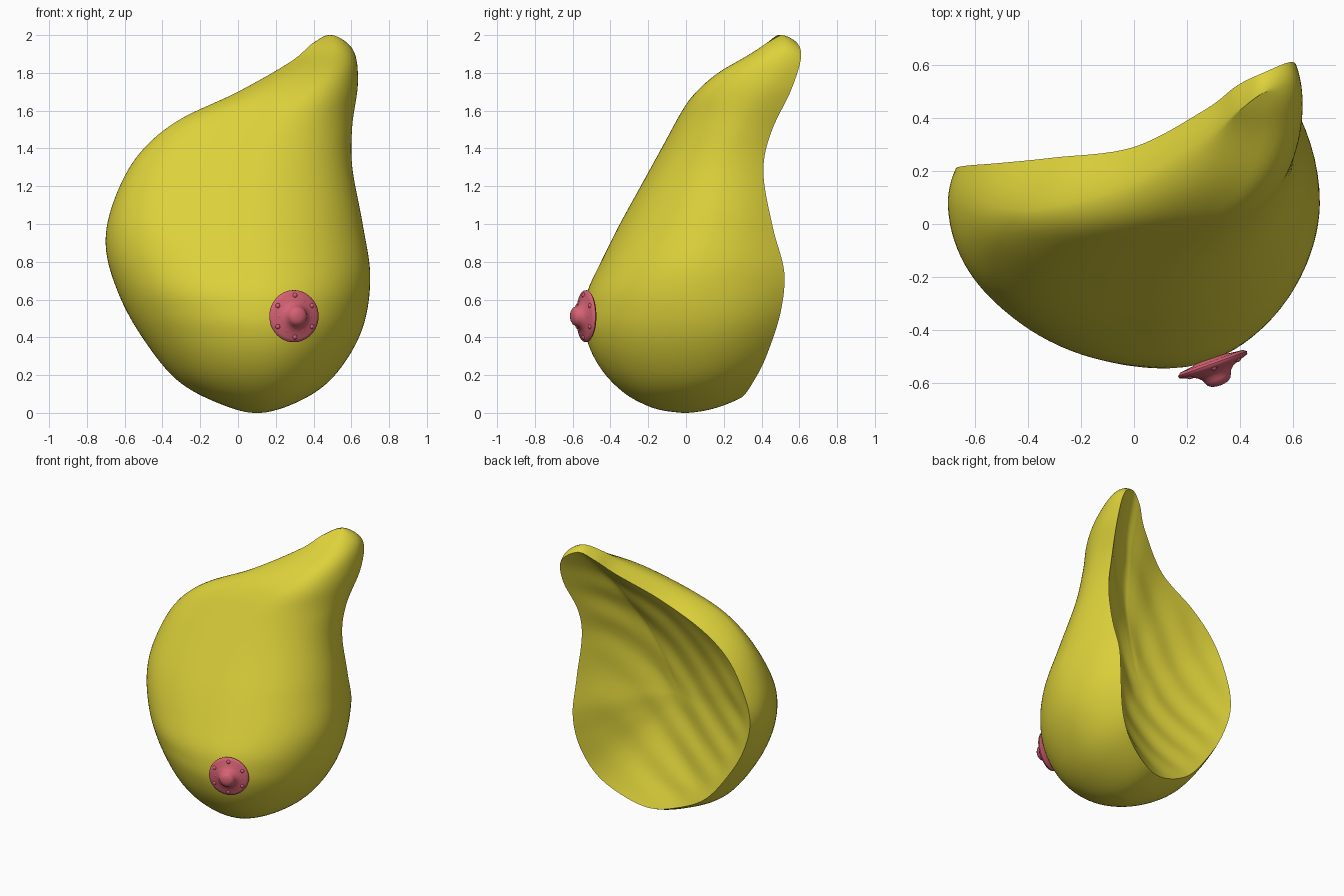
import bpy, bmesh, math
from mathutils import Vector, Matrix

if "Cube" in bpy.data.objects:
    bpy.data.objects.remove(bpy.data.objects["Cube"])


def material(name, rgb):
    m = bpy.data.materials.new(name)
    m.diffuse_color = (*rgb, 1)
    m.use_nodes = True
    m.node_tree.nodes["Principled BSDF"].inputs["Base Color"].default_value = m.diffuse_color
    return m


yellow = material("yellow", (0.72, 0.64, 0.043))
pink = material("pink", (0.66, 0.12, 0.17))


def finish(bm, name, mat, angle):
    bmesh.ops.recalc_face_normals(bm, faces=bm.faces)
    me = bpy.data.meshes.new(name)
    bm.to_mesh(me)
    bm.free()
    me.materials.append(mat)
    ob = bpy.data.objects.new(name, me)
    bpy.context.collection.objects.link(ob)
    bpy.ops.object.select_all(action='DESELECT')
    ob.select_set(True)
    bpy.context.view_layer.objects.active = ob
    bpy.ops.object.shade_smooth_by_angle(angle=math.radians(angle))
    return ob


def skin(bm, rings, start, end):
    """Bridge equal rings of points and close both ends with a pole."""
    vr = [[bm.verts.new(p) for p in r] for r in rings]
    n = len(vr[0])
    for a, b in zip(vr, vr[1:]):
        for i in range(n):
            j = (i + 1) % n
            bm.faces.new((a[i], a[j], b[j], b[i]))
    for pole, ring in ((start, vr[0]), (end, vr[-1])):
        c = bm.verts.new(pole)
        for i in range(n):
            bm.faces.new((c, ring[i], ring[(i + 1) % n]))


# Outline clockwise from the tip: x, z, y at widest, y at back rim, rim inset
OUTLINE = [
    (0.50, 2.00, .50, .57, .03), (0.61, 1.92, .52, .61, .03), (0.635, 1.75, .44, .56, .04),
    (0.605, 1.52, .30, .45, .05), (0.605, 1.30, .22, .41, .05), (0.66, 1.00, .15, .46, .09),
    (0.70, 0.72, .08, .52, .14), (0.66, 0.45, .09, .50, .15), (0.53, 0.22, .07, .43, .12),
    (0.36, 0.08, .02, .36, .10), (0.12, 0.00, -.02, .29, .08), (-0.10, 0.05, -.02, .23, .06),
    (-0.33, 0.18, .0, .21, .05), (-0.52, 0.42, .02, .20, .04), (-0.64, 0.65, .05, .20, .03),
    (-0.70, 0.88, .08, .21, .03), (-0.665, 1.10, .07, .22, .04), (-0.54, 1.35, .06, .23, .05),
    (-0.33, 1.54, .06, .25, .06), (0.0, 1.70, .15, .29, .06), (0.28, 1.86, .33, .43, .05),
    (0.40, 1.96, .43, .52, .04)]
# Foremost y at each height
SPINE = [(0, -.02), (.012, -.12), (.04, -.21), (.1, -.32), (.2, -.425), (.32, -.50), (.45, -.54),
         (.55, -.54), (.65, -.52), (.8, -.45), (1.0, -.35), (1.2, -.24), (1.4, -.13), (1.6, -.02),
         (1.7, .055), (1.8, .17), (1.9, .34), (1.96, .43), (2.0, .50)]


def spline(p, t):
    return [0.5 * (2 * b + (c - a) * t + (2 * a - 5 * b + 4 * c - d) * t * t
                   + (3 * b - a - 3 * c + d) * t ** 3) for a, b, c, d in zip(*p)]


def smooth_loop(rows, steps):
    n = len(rows)
    return [spline([rows[(i + k - 1) % n] for k in range(4)], s / steps)
            for i in range(n) for s in range(steps)]


def lookup(rows, z):
    """Smooth interpolation through (z, value...) rows sorted by z."""
    z = min(max(z, rows[0][0]), rows[-1][0])
    i = 0
    while i < len(rows) - 2 and rows[i + 1][0] < z:
        i += 1
    (z0, a, *r0), (z1, b, *r1) = rows[i], rows[i + 1]
    t = (z - z0) / max(z1 - z0, 1e-9)
    return [u + (v - u) * t for u, v in zip((a, *r0), (b, *r1))]


loop = smooth_loop(OUTLINE, 8)
top = max(range(len(loop)), key=lambda i: loop[i][1])
loop = loop[top:] + loop[:top]
low = min(range(len(loop)), key=lambda i: loop[i][1])
right = sorted((r[1], r[0], r[2]) for r in loop[:low + 1])
left = sorted((r[1], r[0], r[2]) for r in loop[low:] + loop[:1])
spine = []
for i in range(len(SPINE) - 1):
    p = [SPINE[max(0, min(len(SPINE) - 1, i + k - 1))] for k in range(4)]
    spine += [spline(p, s / 6) for s in range(6)]
spine = sorted(spine + [list(SPINE[-1])])


def front_y(x, z):
    """Cross-section: flat on the upper left, round below and on the right."""
    (xl, yl), (xr, yr), (ya,) = lookup(left, z), lookup(right, z), lookup(spine, z)
    xc = xl + 0.55 * (xr - xl)
    up = min(max((z - 0.4) / 0.8, 0), 1)
    if x < xc:
        u, yw, p = (xc - x) / max(xc - xl, 1e-6), yl, 2.0 + 1.8 * up * up * (3 - 2 * up)
    else:
        u, yw, p = (x - xc) / max(xr - xc, 1e-6), yr, 2.1
    u = min(u, 1)
    return ya + (max(yw, ya) - ya) * (1 - (1 - u ** p) ** 0.52)


BACK = Vector((0.0, 0.07, 0.86))
CX, CZ = 0.10, 0.75
rings = []

# Front dome
for k in range(1, 33):
    t = math.sin(k / 32 * math.pi / 2)
    ring = []
    for x, z, yw, yr, ins in loop:
        px, pz = CX + (x - CX) * t, CZ + (z - CZ) * t
        ring.append((px, yw if k == 32 else front_y(px, pz), pz))
    rings.append(ring)


# Side wall curling inwards to the back rim
def rim_point(row, u):
    x, z, yw, yr, ins = row
    d = Vector((BACK.x - x, 0, BACK.z - z)).normalized() * ins * u ** 2
    return Vector((x + d.x, yw + (yr - yw) * u, z + d.z))


for k in range(1, 9):
    rings.append([rim_point(r, k / 8) for r in loop])

# Hollow back with shallow diagonal ridges
for k in range(1, 26):
    t = 1 - k / 26
    ring = []
    for r in loop:
        e = rim_point(r, 1)
        x, z = BACK.x + (e.x - BACK.x) * t, BACK.z + (e.z - BACK.z) * t
        ridge = 0.006 * math.sin(21 * (z - 0.9 * x) + 1.5 * math.sin(3 * (x + z)))
        y = BACK.y + (e.y - BACK.y) * t ** 2 + ridge * min(1, 5 * (1 - t), 5 * t)
        ring.append((x, y, z))
    rings.append(ring)

bm = bmesh.new()
skin(bm, rings, (CX, front_y(CX, CZ), CZ), BACK)
finish(bm, "body_shell", yellow, 60)

# Areola disc and nipple: one lathed profile (radius, height)
PROFILE = [(.05, -.05), (.07, -.02), (.125, -.014), (.138, -.004), (.136, .006), (.12, .012),
           (.09, .020), (.07, .030), (.058, .042), (.052, .056), (.046, .068),
           (.032, .078), (.015, .082)]
bm = bmesh.new()
N = 48
skin(bm, [[(r * math.cos(a * math.tau / N), r * math.sin(a * math.tau / N), h) for a in range(N)]
          for r, h in PROFILE], (0, 0, -.05), (0, 0, .083))
# Small bumps around the nipple
for i in range(12):
    a, r = i * math.tau / 12, (.085, .110)[i % 2]
    bmesh.ops.create_uvsphere(bm, u_segments=12, v_segments=8, radius=.014,
                              matrix=Matrix.Translation((r * math.cos(a), r * math.sin(a), .009)))
areola = finish(bm, "areola", pink, 60)
areola.rotation_euler = Vector((.34, -.94, 0.0)).to_track_quat('Z', 'Y').to_euler()
areola.location = (.297, -.53, .512)
